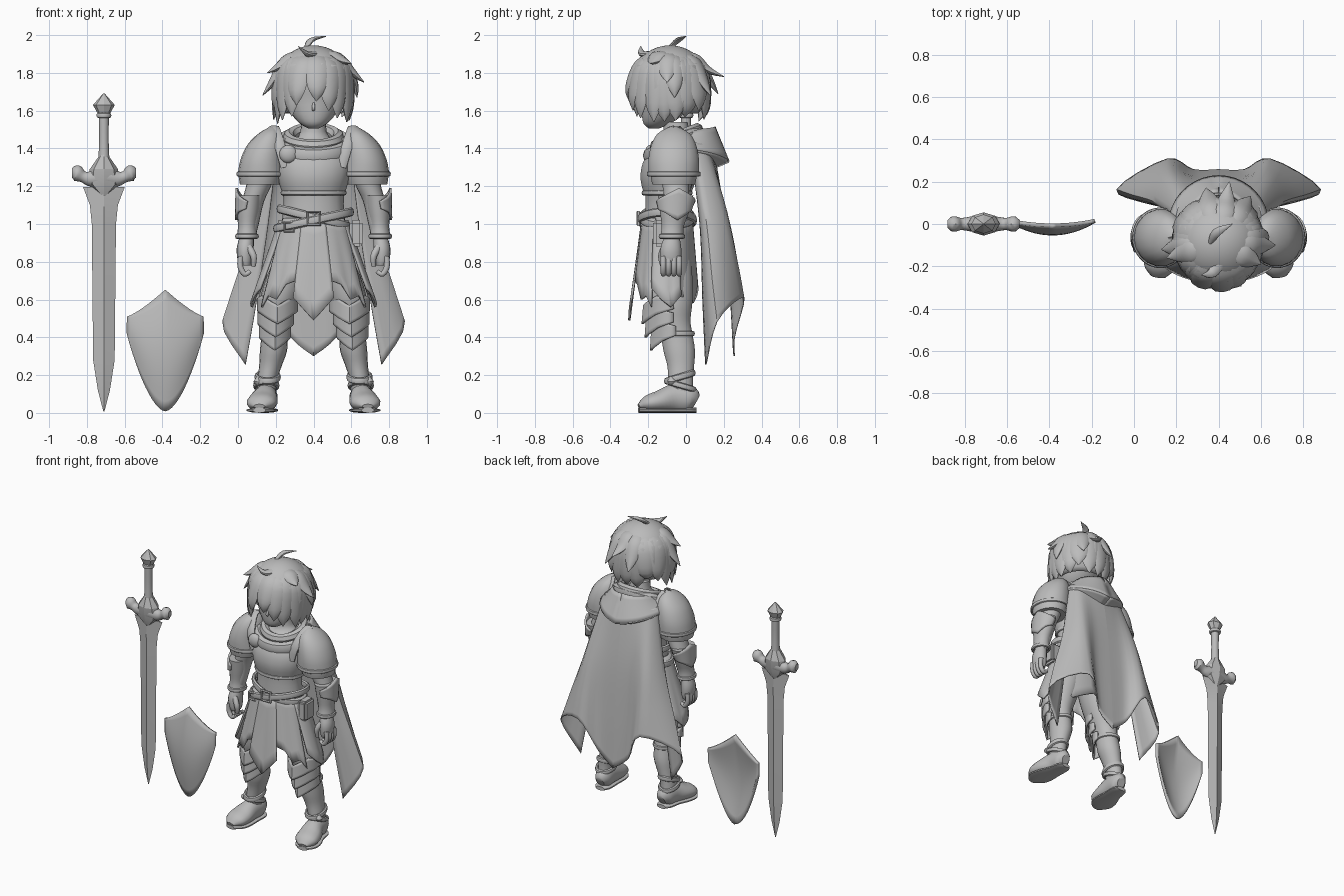
import bpy, bmesh, random
from math import sin, cos, pi, radians
from mathutils import Vector

random.seed(4)
cube = bpy.data.objects.get("Cube")
if cube:
    bpy.data.objects.remove(cube)
GREY = (0.5, 0.5, 0.5, 1)
clay = bpy.data.materials.new("plain_grey")
clay.use_nodes = True
clay.diffuse_color = GREY
clay.node_tree.nodes["Principled BSDF"].inputs["Base Color"].default_value = GREY
FIGURE_X, SWORD_X, SHIELD_X = 0.4, -0.71, -0.385

# Helpers
def finish(name, bm, x=FIGURE_X, mirror=False, thick=0, angle=40):
    bmesh.ops.recalc_face_normals(bm, faces=bm.faces)
    mesh = bpy.data.meshes.new(name)
    bm.to_mesh(mesh)
    bm.free()
    mesh.shade_smooth()
    mesh.set_sharp_from_angle(angle=radians(angle))
    mesh.materials.append(clay)
    obj = bpy.data.objects.new(name, mesh)
    obj.location.x = x
    bpy.context.collection.objects.link(obj)
    if thick:
        mod = obj.modifiers.new("thickness", 'SOLIDIFY')
        mod.thickness, mod.offset = thick, 0
    if mirror:
        obj.modifiers.new("mirror", 'MIRROR')

def skin(name, rows, wrap=False, loop=False, **kw):
    """Faces between rows of points; wrap closes each row, loop joins last to first."""
    bm = bmesh.new()
    grid = [[bm.verts.new(p) for p in row] for row in rows]
    count, width = len(grid), len(grid[0])
    for i in range(count if loop else count - 1):
        for j in range(width if wrap else width - 1):
            a, b, k = grid[i], grid[(i + 1) % count], (j + 1) % width
            bm.faces.new((a[j], a[k], b[k], b[j]))
    if wrap and not loop:
        bm.faces.new(grid[0])
        bm.faces.new(grid[-1])
    finish(name, bm, **kw)

def spline(points, steps=3, closed=False):
    p = [Vector(q) for q in points]
    n, out = len(p), []
    for i in range(n if closed else n - 1):
        a, b, c, d = [p[(i + k) % n] if closed else p[min(max(i + k, 0), n - 1)] for k in (-1, 0, 1, 2)]
        for t in [s / steps for s in range(steps)]:
            out.append((b * 2 + (c - a) * t + (a * 2 - b * 5 + c * 4 - d) * (t * t)
                        + (b * 3 - a - c * 3 + d) * (t * t * t)) * 0.5)
    return out if closed else out + [p[-1]]

def loft(name, rings, n=18, steps=3, **kw):
    """Horizontal ellipses, each x, y, z, radius x, radius y."""
    turn = [2 * pi * j / n for j in range(n)]
    rows = [[(cx + max(rx, .002) * cos(a), cy + max(ry, .002) * sin(a), z) for a in turn]
            for cx, cy, z, rx, ry in spline(rings, steps)]
    skin(name, rows, wrap=True, **kw)

def sweep(name, points, ref=(0, 0, 1), n=10, steps=4, closed=False, **kw):
    """Tube through x, y, z, radius along ref, radius across ref."""
    path = spline(points, steps, closed)
    rows, last = [], len(path) - 1
    for i, p in enumerate(path):
        before = path[i - 1] if closed or i else p
        after = path[(i + 1) % len(path)] if closed or i < last else p
        t = (Vector(after[:3]) - Vector(before[:3])).normalized()
        up = Vector(ref)
        up = (up - t * up.dot(t)).normalized()
        side = t.cross(up)
        rows.append([Vector(p[:3]) + up * (max(p[3], .001) * cos(2 * pi * j / n))
                     + side * (max(p[4], .001) * sin(2 * pi * j / n)) for j in range(n)])
    skin(name, rows, wrap=True, loop=closed, **kw)

def hoop(name, cx, cy, z, rx, ry, high, deep, slope=0, lean=0, **kw):
    pts = [(cx + rx * cos(a), cy + ry * sin(a), z + slope * rx * cos(a) + lean * ry * sin(a), high, deep)
           for a in [2 * pi * k / 12 for k in range(12)]]
    sweep(name, pts, closed=True, n=8, **kw)

def pick(values, s):
    f = s * (len(values) - 1)
    i = min(int(f), max(len(values) - 2, 0))
    return values[i] + (values[min(i + 1, len(values) - 1)] - values[i]) * (f - i)

def panel(name, a0, a1, top, low, ztop, zlow, ridge=0, n=12, mirror=True):
    """Curved plate; angles run from the front, top and low are x, y, radius x, radius y."""
    rows = []
    for t in [i / 6 for i in range(7)]:
        row = []
        cx, cy, rx, ry = Vector(top) * (1 - t) + Vector(low) * t
        for s in [j / n for j in range(n + 1)]:
            a = radians(a0 + (a1 - a0) * s)
            bump = ridge * max(0, 1 - abs(a) / .7)
            row.append((cx + rx * sin(a), cy - ry * cos(a) - bump, pick(ztop, s) * (1 - t) + pick(zlow, s) * t))
        rows.append(row)
    skin(name, rows, mirror=mirror, thick=.012)

# Head and hair
loft("head", [(0, -.17, 1.505, .025, .025), (0, -.155, 1.53, .07, .07), (0, -.125, 1.58, .115, .11),
              (0, -.1, 1.66, .15, .138), (0, -.09, 1.76, .165, .16), (0, -.09, 1.86, .13, .13), (0, -.09, 1.92, .04, .04)])
sweep("nose", [(0, -.232, 1.64, .006, .006), (0, -.243, 1.612, .01, .009), (0, -.23, 1.6, .004, .006)], ref=(0, 1, 0))
CROWN = Vector((0, -.085, 1.735))
bm = bmesh.new()
bmesh.ops.create_uvsphere(bm, u_segments=32, v_segments=20, radius=.205)
bmesh.ops.translate(bm, verts=bm.verts, vec=CROWN)
open_face = [v for v in bm.verts if v.co.z < 1.58 or (v.co.y < -.12 and v.co.z < 1.78)]
bmesh.ops.delete(bm, geom=open_face, context='VERTS')
finish("hair_cap", bm, thick=.012)

def lock(name, azimuth, tip, width=.062, height=1.2):
    """Strand combed over the skull from near the crown to its tip."""
    a, tip = radians(azimuth), Vector(tip)
    start = Vector((sin(a) * .5, -cos(a) * .5, height)).normalized()
    end = (tip - CROWN).normalized()
    bend = [CROWN + start.lerp(end, t).normalized() * r for t, r in ((0, .19), (.4, .206), (.75, .218))]
    girth = ((.008, width * .5), (.018, width), (.02, width * .8))
    out = start.lerp(end, .5)
    sweep(name, [(*p, *g) for p, g in zip(bend, girth)] + [(*tip, .002, .002)], ref=out, n=8)

fringe = [(-25, -.09, -.285, 1.63), (-40, -.115, -.26, 1.57), (-60, -.165, -.21, 1.55), (-75, -.19, -.14, 1.53),
          (10, .015, -.3, 1.65), (30, .08, -.28, 1.6), (45, .125, -.24, 1.56), (65, .175, -.17, 1.54)]
for azimuth, *tip in fringe:
    lock("fringe_lock", azimuth, tip)
flicks = [(-80, -.27, -.12, 1.68), (-70, -.245, -.16, 1.8), (80, .268, -.1, 1.75), (60, .2, -.19, 1.85),
          (95, .23, -.06, 1.67), (165, .05, .2, 1.78), (200, -.06, .17, 1.69), (140, .15, .13, 1.68)]
for azimuth, *tip in flicks:
    lock("flicked_lock", azimuth, tip, .05)
for azimuth in [80 + k * 20 for k in range(11)]:
    a, r = radians(azimuth), random.uniform(.17, .225)
    lock("back_lock", azimuth, CROWN + Vector((sin(a) * r, -cos(a) * r * .9, random.uniform(-.2, -.12))), .07)
sweep("stray_tuft", [(-.04, -.09, 1.93, .012, .01), (-.01, -.04, 1.975, .012, .022), (.065, 0, 1.993, .002, .002)])
sweep("front_tuft", [(.02, -.16, 1.9, .02, .03), (-.03, -.23, 1.9, .015, .025), (-.08, -.24, 1.94, .002, .002)])

# Torso, breastplate and neckwear
loft("torso", [(0, -.09, .86, .15, .11), (0, -.1, .95, .17, .12), (0, -.1, 1.04, .165, .117), (0, -.1, 1.14, .16, .115),
               (0, -.1, 1.26, .18, .12), (0, -.09, 1.36, .19, .115), (0, -.07, 1.42, .16, .1),
               (0, -.05, 1.465, .08, .075), (0, -.055, 1.54, .064, .064)])
loft("breastplate", [(0, -.1, 1.16, .165, .125), (0, -.105, 1.24, .188, .138), (0, -.1, 1.32, .195, .132),
                     (0, -.085, 1.39, .175, .11)])
hoop("breastplate_rim", 0, -.1, 1.165, .165, .125, .014, .01)
hoop("scarf_lower_fold", 0, -.065, 1.42, .175, .13, .042, .034, lean=.45)
hoop("scarf_upper_fold", 0, -.05, 1.455, .13, .11, .036, .032, lean=.4)
panel("hood", 65, 180, (0, -.02, .15, .17), (0, -.01, .235, .235), (1.45, 1.5, 1.515), (1.42, 1.38, 1.33))
panel("hood_underside", 65, 180, (0, -.01, .235, .235), (0, -.03, .19, .16), (1.42, 1.38, 1.33), (1.4, 1.34, 1.29))
bm = bmesh.new()
bmesh.ops.create_uvsphere(bm, u_segments=20, v_segments=12, radius=.048)
for v in bm.verts:
    v.co = Vector((v.co.x - .133, v.co.y * .6 - .19, v.co.z + 1.37))
finish("cloak_clasp", bm)

# Cape: half of the columns from front edge to middle, then mirrored
columns = [[(.19, .02, 1.43), (.24, .075, 1.0), (.3, .09, .6), (.36, .105, .255)],
           [(.2, .05, 1.43), (.31, .11, 1.0), (.41, .14, .7), (.48, .165, .485)],
           [(.17, .1, 1.42), (.23, .21, 1.06), (.245, .27, .8), (.245, .305, .61)],
           [(.08, .13, 1.42), (.11, .2, 1.05), (.13, .235, .7), (.12, .255, .4)],
           [(0, .14, 1.42), (0, .2, 1.05), (0, .235, .65), (0, .255, .3)]]
down = [spline(column, 5) for column in columns]
skin("cape", [spline(row, 4) for row in zip(*down)], mirror=True, thick=.008)

# Belts, buckles and pouch
hoop("upper_belt", 0, -.1, 1.035, .182, .135, .024, .014, slope=-.25)
hoop("lower_belt", 0, -.1, 1.02, .2, .145, .024, .014, slope=.22)
corners = ((-1, -1), (1, -1), (1, 1), (-1, 1))
for name, cx, cy, cz, s in (("main_buckle", 0, -.252, 1.03, .034), ("small_buckle", -.13, -.222, .985, .024)):
    frame = [(cx + i * s, cy, cz + k * s, .01, .01) for i, k in corners]
    sweep(name, frame, ref=(0, 1, 0), steps=1, n=6, closed=True)
bm = bmesh.new()
bmesh.ops.create_cube(bm, size=1)
for v in bm.verts:
    v.co = Vector((v.co.x * .07 + .225, v.co.y * .11 - .12, v.co.z * .14 + .95))
bmesh.ops.bevel(bm, geom=bm.edges[:], offset=.015, segments=2, affect='EDGES')
finish("belt_pouch", bm)

# Coat skirt in overlapping panels
waist = (0, -.1, .178, .13)
panel("front_tabard", -20, 20, waist, (0, -.1, .315, .2), (1.03,), (.61, .55, .49, .55, .61), mirror=False)
panel("front_skirt", 17, 62, waist, (0, -.1, .31, .175), (1.03,), (.7, .68, .6, .62, .56))
panel("side_skirt", 58, 118, waist, (0, -.1, .33, .155), (1.02,), (.66, .6, .56, .62))
panel("back_skirt", 114, 180, waist, (0, -.1, .3, .16), (1.02,), (.62, .58, .66))

# Shoulders and arms
loft("lower_pauldron", [(.285, -.065, 1.21, .105, .115), (.28, -.065, 1.27, .116, .125), (.27, -.065, 1.34, .1, .11)], mirror=True)
loft("upper_pauldron", [(.275, -.065, 1.265, .126, .135), (.27, -.065, 1.34, .117, .136), (.25, -.065, 1.42, .1, .12),
                        (.23, -.065, 1.48, .06, .085), (.215, -.065, 1.515, .015, .02)], mirror=True)
hoop("pauldron_rim", .276, -.065, 1.265, .124, .134, .014, .009, mirror=True)
sweep("pauldron_flange", [(.15, -.18, 1.3, .012, .025), (.18, -.165, 1.42, .012, .03), (.21, -.065, 1.51, .012, .03),
                          (.18, .03, 1.42, .012, .03), (.15, .05, 1.3, .012, .025)], ref=(0, -1, .3), mirror=True)
loft("arm", [(.26, -.06, 1.36, .075, .08), (.285, -.055, 1.22, .068, .073), (.32, -.05, 1.12, .058, .065),
             (.34, -.065, 1.0, .05, .055), (.352, -.075, .92, .042, .045)], mirror=True)
loft("bracer", [(.338, -.055, 1.15, .066, .095), (.345, -.06, 1.07, .062, .08), (.35, -.07, .99, .05, .06),
                (.352, -.075, .935, .055, .062)], mirror=True)
panel("elbow_guard", 10, 190, (.338, -.055, .07, .1), (.345, -.06, .066, .085),
      (1.12, 1.15, 1.19, 1.15, 1.12), (1.08, 1.06, 1.02, 1.06, 1.08))
hoop("bracer_cuff", .353, -.075, .935, .053, .06, .014, .01, mirror=True)
loft("palm", [(.354, -.075, .93, .038, .042), (.362, -.08, .87, .045, .056), (.362, -.08, .81, .04, .054),
              (.358, -.08, .78, .028, .045)], mirror=True)
for y in [-.12 + k * .028 for k in range(4)]:
    sweep("finger", [(.385, y, .83, .016, .016), (.388, y, .775, .016, .016), (.365, y, .735, .014, .015),
                     (.335, y, .75, .01, .012)], ref=(0, 1, 0), mirror=True)
sweep("thumb", [(.345, -.115, .88, .016, .02), (.318, -.13, .83, .018, .018), (.318, -.125, .775, .01, .012)],
      ref=(0, 1, 0), mirror=True)

# Legs, knee plates and boots
loft("leg", [(.09, -.09, .9, .09, .11), (.115, -.09, .8, .1, .12), (.155, -.085, .68, .108, .122), (.185, -.08, .58, .1, .115),
             (.2, -.065, .49, .078, .09), (.205, -.05, .42, .07, .085), (.212, -.036, .33, .072, .085),
             (.228, -.028, .25, .06, .072), (.245, -.028, .17, .052, .066), (.25, -.025, .08, .052, .065)], mirror=True)
for z, r, x, y in ((.55, .108, .19, -.085), (.48, .095, .2, -.083), (.41, .083, .205, -.068)):
    panel("knee_plate", -100, 100, (x, y, r * .96, r), (x, y, r * .96, r * 1.08),
          (z + .05, z + .07, z + .02, z + .07, z + .05), (z, z - .03, z - .08, z - .03, z), ridge=.028)
hoop("calf_strap", .206, -.048, .42, .071, .086, .014, .009, mirror=True)
hoop("ankle_strap", .243, -.033, .19, .058, .072, .018, .012, lean=.3, mirror=True)
hoop("heel_strap", .25, -.028, .145, .058, .072, .016, .012, lean=-.3, mirror=True)
loft("ankle_stud", [(.29, -.075, .145, .01, .01), (.295, -.075, .165, .024, .024), (.29, -.075, .19, .01, .01)], mirror=True)
sweep("boot", [(.243, .055, .06, .035, .03), (.245, .02, .075, .07, .055), (.253, -.06, .078, .076, .062),
               (.268, -.14, .062, .057, .08), (.28, -.205, .05, .042, .074), (.287, -.25, .035, .012, .03)], n=14, mirror=True)
sweep("boot_sole", [(.243, .055, .014, .014, .035), (.245, .02, .014, .014, .058), (.253, -.06, .014, .014, .066),
                    (.268, -.14, .014, .014, .083), (.28, -.205, .014, .014, .077), (.287, -.25, .014, .014, .035)], mirror=True)

# Sword standing on its point
blade = [(.003, .003), (.032, .014), (.057, .022), (.064, .025), (.074, .026), (.11, .02), (.03, .02)]
heights = (.008, .12, .28, 1.0, 1.1, 1.195, 1.2)
loft("sword_blade", [(0, 0, z, *r) for z, r in zip(heights, blade)], n=4, steps=1, x=SWORD_X, angle=20)
loft("guard_centre", [(0, 0, 1.14, .005, .02), (0, 0, 1.21, .085, .045), (0, 0, 1.29, .075, .055), (0, 0, 1.39, .005, .02)],
     n=8, steps=1, x=SWORD_X, angle=20)
sweep("guard_arm", [(0, 0, 1.25, .055, .05), (.07, 0, 1.24, .042, .035), (.11, 0, 1.25, .03, .03),
                    (.145, 0, 1.268, .044, .038), (.17, 0, 1.27, .024, .02)], x=SWORD_X, mirror=True)
loft("sword_grip", [(0, 0, 1.33, .03, .03), (0, 0, 1.45, .025, .025), (0, 0, 1.58, .027, .027)], x=SWORD_X)
hoop("grip_collar", 0, 0, 1.575, .028, .028, .014, .012, x=SWORD_X)
loft("pommel", [(0, 0, 1.58, .03, .026), (0, 0, 1.63, .058, .045), (0, 0, 1.692, .003, .003)], n=8, steps=1, x=SWORD_X, angle=20)

# Shield, bowed towards the front
rows = []
for v in [i / 12 for i in range(13)]:
    row = []
    for u in [j / 12 - 1 for j in range(25)]:
        low, high = .01 + .41 * abs(u) ** 1.7, .51 + .14 * (1 - abs(u)) ** 1.3
        row.append((.2 * u, .015 - .06 * (1 - u * u) * (.35 + .65 * sin(pi * v)), low + (high - low) * v))
    rows.append(row)
skin("shield", rows, x=SHIELD_X, thick=.018)
